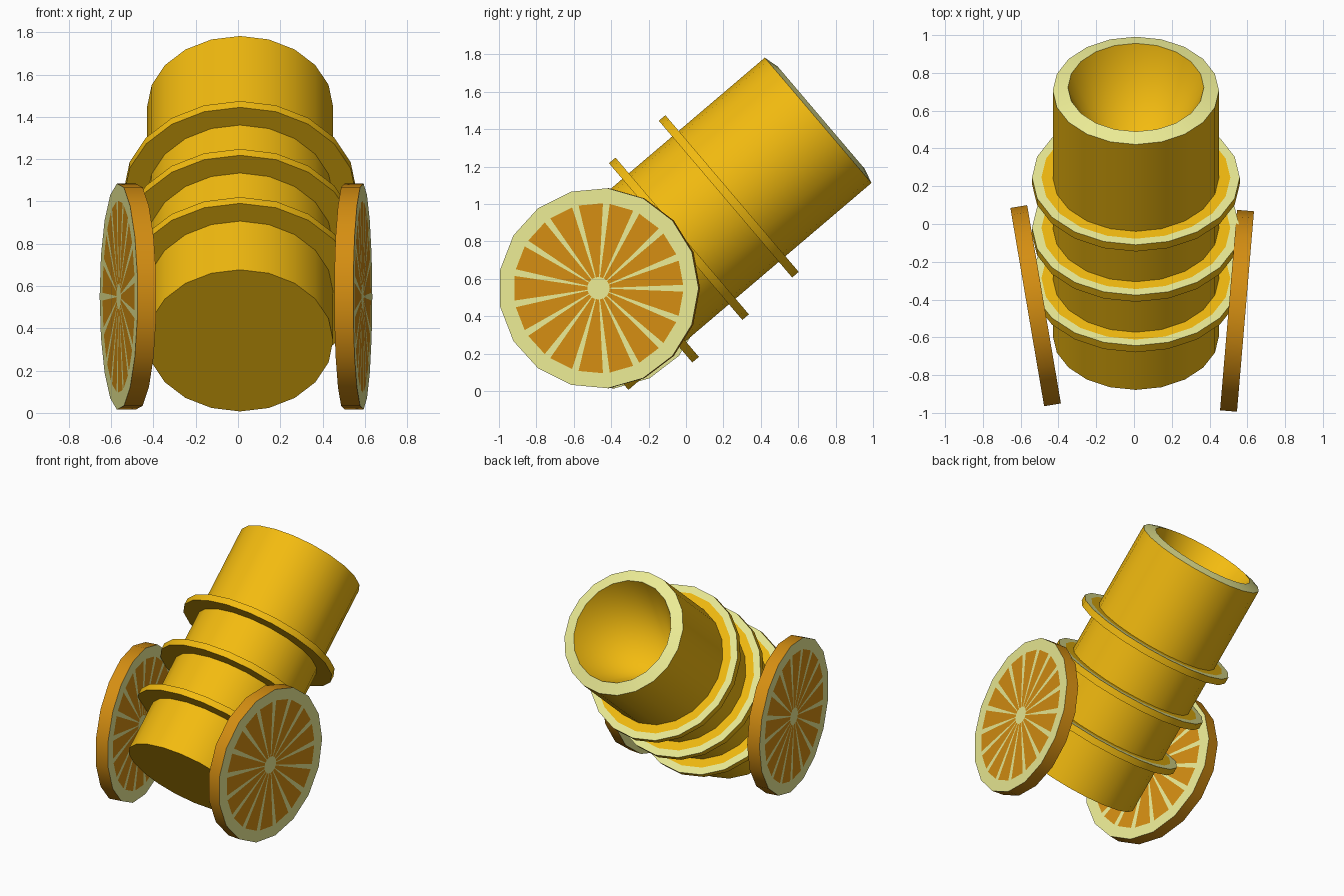
import bpy, bmesh, math
from mathutils import Matrix, Vector

if "Cube" in bpy.data.objects:
    bpy.data.objects.remove(bpy.data.objects["Cube"])


def material(name, rgb):
    m = bpy.data.materials.new(name)
    m.diffuse_color = (*rgb, 1)
    m.use_nodes = True
    m.node_tree.nodes["Principled BSDF"].inputs["Base Color"].default_value = m.diffuse_color
    return m


YELLOW = material("yellow", (0.90, 0.50, 0.005))
PALE = material("pale", (0.83, 0.83, 0.30))
ORANGE = material("orange", (0.66, 0.27, 0.006))


def finish(bm, name, mats, matrix):
    bmesh.ops.recalc_face_normals(bm, faces=bm.faces)
    me = bpy.data.meshes.new(name)
    bm.to_mesh(me)
    bm.free()
    for m in mats:
        me.materials.append(m)
    ob = bpy.data.objects.new(name, me)
    bpy.context.collection.objects.link(ob)
    ob.matrix_world = matrix
    bpy.ops.object.select_all(action='DESELECT')
    ob.select_set(True)
    bpy.context.view_layer.objects.active = ob
    bpy.ops.object.shade_smooth_by_angle(angle=math.radians(30))


def lathe(name, profile, slots, matrix, n=20):
    """Spin (radius, height) points round local z; slots = material per band."""
    bm = bmesh.new()
    rings = []
    for r, h in profile:
        if r == 0:
            rings.append([bm.verts.new((0, 0, h))] * n)
        else:
            rings.append([bm.verts.new((r * math.cos(math.tau * i / n),
                                        r * math.sin(math.tau * i / n), h)) for i in range(n)])
    for a, b, slot in zip(rings, rings[1:], slots):
        for i in range(n):
            j = (i + 1) % n
            loop = list(dict.fromkeys((a[i], a[j], b[j], b[i])))
            bm.faces.new(loop).material_index = slot
    bmesh.ops.remove_doubles(bm, verts=bm.verts, dist=1e-5)
    finish(bm, name, (YELLOW, PALE), matrix)


# Tilted barrel with sloping pale rim and conical bore
tilt = Matrix.Translation((0.01, -0.593, 0.342)) @ Matrix.Rotation(math.radians(-49.6), 4, 'X')
lathe("barrel", [(0, 0), (0.44, 0), (0.44, 1.706), (0.36, 1.728), (0, 0.98)], (0, 0, 1, 0), tilt)

# Three flanges with a pale outer band on the upper face
for k, t in enumerate((0.355, 0.706, 1.056)):
    lathe(f"barrel_band_{k + 1}",
          [(0.42, t), (0.55, t), (0.55, t + 0.046), (0.50, t + 0.046), (0.42, t + 0.046), (0.42, t)],
          (0, 0, 1, 0, 0), tilt)


def wheel(name, centre, yaw, n=17, R=0.537, rim=0.455, hub=0.06, half=0.045, gap=0.04):
    bm = bmesh.new()
    step = math.tau / n
    outers = []

    def ring(r, z, offset):
        return [bm.verts.new((r * math.cos(i * step + offset), r * math.sin(i * step + offset), z))
                for i in range(n)]

    def face(slot, *verts):
        bm.faces.new(verts).material_index = slot

    for z in (-half, half):
        o = ring(R, z, 0)
        w1, w2 = ring(rim, z, gap), ring(rim, z, step - gap)
        h1, h2 = ring(hub, z, gap), ring(hub, z, step - gap)
        outers.append(o)
        for i in range(n):
            p = i - 1
            face(1, o[i], o[(i + 1) % n], w2[i], w1[i])      # rim
            face(1, o[i], w1[i], w2[p])
            face(1, w2[p], w1[i], h1[i], h2[p])              # thin spoke
            face(0, w1[i], w2[i], h2[i], h1[i])              # coloured wedge
        face(1, *[v for pair in zip(h1, h2) for v in pair])  # hub
    for i in range(n):                                       # tread
        j = (i + 1) % n
        face(0, outers[0][i], outers[0][j], outers[1][j], outers[1][i])
    axes = Matrix(((0, 0, 1, 0), (1, 0, 0, 0), (0, 1, 0, 0), (0, 0, 0, 1)))
    finish(bm, name, (ORANGE, PALE),
           Matrix.Translation(Vector(centre)) @ Matrix.Rotation(math.radians(yaw), 4, 'Z') @ axes)


# Two slightly splayed wheels
wheel("right_wheel", (0.545, -0.464, 0.55), -4.85)
wheel("left_wheel", (-0.52, -0.437, 0.55), 9.66)
